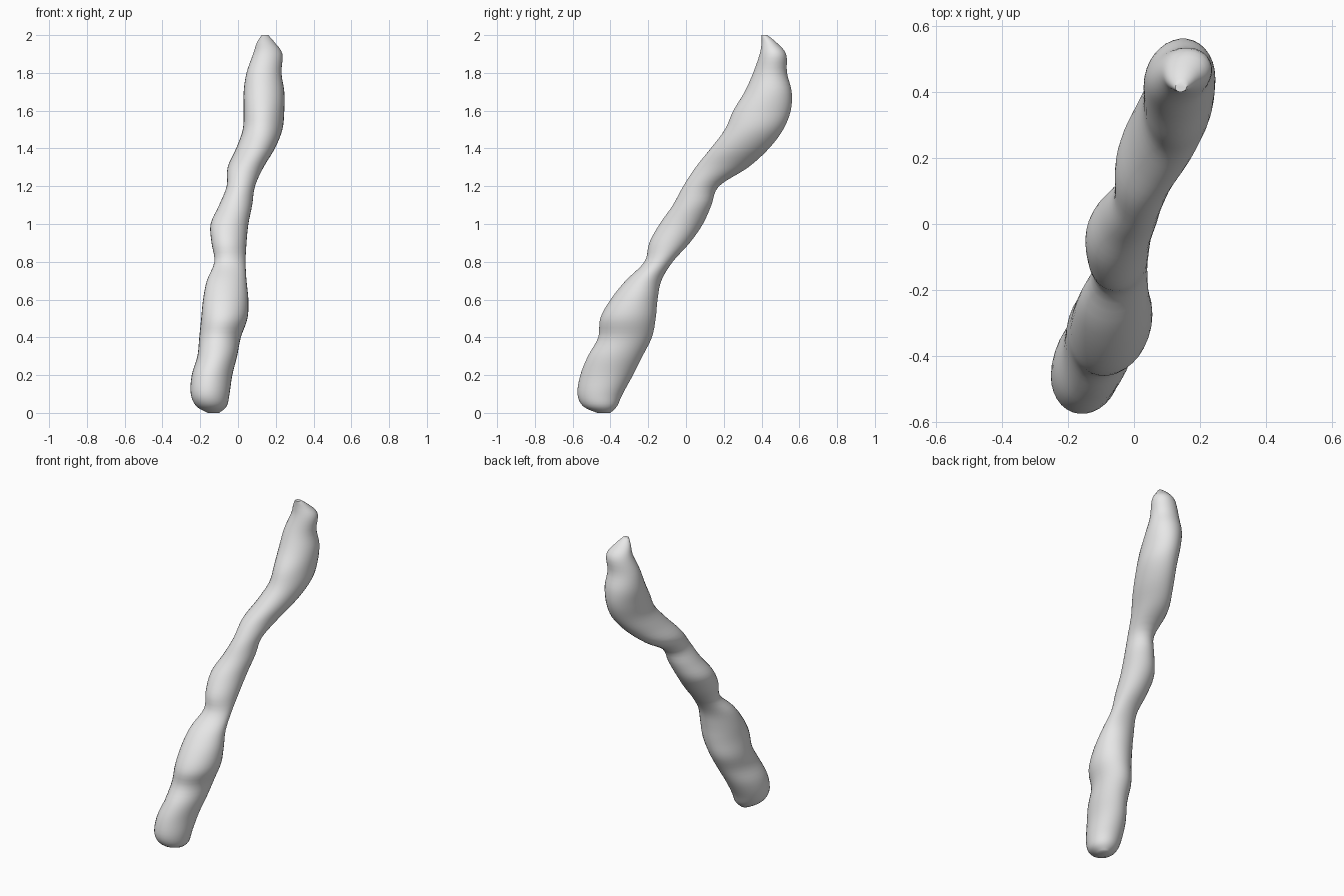
import bpy
import bmesh
from math import sin, cos, pi

cube = bpy.data.objects.get("Cube")
if cube:
    bpy.data.objects.remove(cube, do_unlink=True)

SIDES = 32       # points around the stick
STEPS = 4        # rings between two measured sections
SKEW = 0.1       # sections lean a little along the stick's slope

# Horizontal sections of the stick: (left x, right x, front y, back y)
BODY = [
    (-.25, -.045, -.575, -.335), (-.245, -.03, -.56, -.28),
    (-.215, -.005, -.52, -.23), (-.205, .015, -.465, -.18),
    (-.195, .05, -.455, -.16), (-.185, .055, -.4, -.15),
    (-.165, .045, -.32, -.13), (-.125, .04, -.22, -.07),
    (-.14, .045, -.195, .02), (-.145, .055, -.14, .09),
    (-.1, .075, -.07, .135), (-.06, .09, -.015, .175),
    (-.055, .135, .05, .33), (-.01, .195, .13, .44),
    (.025, .235, .205, .515), (.03, .245, .25, .555),
    (.03, .245, .31, .56), (.045, .23, .355, .535),
    (.08, .235, .39, .53),
]
# Rounded ends, with the height first
FOOT = [(0, -.16, -.1, -.47, -.4), (.035, -.22, -.06, -.545, -.365)]
TIP = [(1.96, .1, .195, .4, .48), (2, .125, .16, .4, .43)]

sections = FOOT + [((i + 1) / 10, *s) for i, s in enumerate(BODY)] + TIP


def blend(a, b, c, d, t):
    """Smooth curve through b and c."""
    return b + t / 2 * (c - a + t * (2 * a - 5 * b + 4 * c - d
                                     + t * (3 * (b - c) + d - a)))


def smooth_sections(rows):
    """Fill in rings between the measured sections."""
    padded = [rows[0]] + rows + [rows[-1]]
    result = []
    for k in range(len(rows) - 1):
        for j in range(STEPS):
            result.append([blend(*values, j / STEPS)
                           for values in zip(*padded[k:k + 4])])
    result.append(rows[-1])
    return result


def add_ring(bm, section):
    """One closed ring of vertices touching the four section limits."""
    z, left, right, front, back = section
    cx, cy = (left + right) / 2, (front + back) / 2
    rx, ry = (right - left) / 2, (back - front) / 2
    ring = []
    for i in range(SIDES):
        angle = 2 * pi * i / SIDES
        ring.append(bm.verts.new((cx + rx * cos(angle),
                                  cy + ry * sin(angle + SKEW), z)))
    return ring


# Stick body, lofted ring by ring and capped at both ends
bm = bmesh.new()
rings = [add_ring(bm, s) for s in smooth_sections(sections)]
for low, high in zip(rings, rings[1:]):
    for i in range(SIDES):
        j = (i + 1) % SIDES
        bm.faces.new((low[i], low[j], high[j], high[i]))
bm.faces.new(rings[0][::-1])
bm.faces.new(rings[-1])
bmesh.ops.recalc_face_normals(bm, faces=bm.faces)

mesh = bpy.data.meshes.new("stick")
bm.to_mesh(mesh)
bm.free()
stick = bpy.data.objects.new("stick", mesh)
bpy.context.collection.objects.link(stick)

# Plain grey surface
grey = bpy.data.materials.new("light grey")
grey.use_nodes = True
color = (0.8, 0.8, 0.8, 1)
grey.diffuse_color = color
grey.node_tree.nodes["Principled BSDF"].inputs["Base Color"].default_value = color
mesh.materials.append(grey)

# Smooth shading that keeps the end caps crisp
bpy.ops.object.select_all(action="DESELECT")
stick.select_set(True)
bpy.context.view_layer.objects.active = stick
bpy.ops.object.shade_smooth_by_angle(angle=pi / 4)
